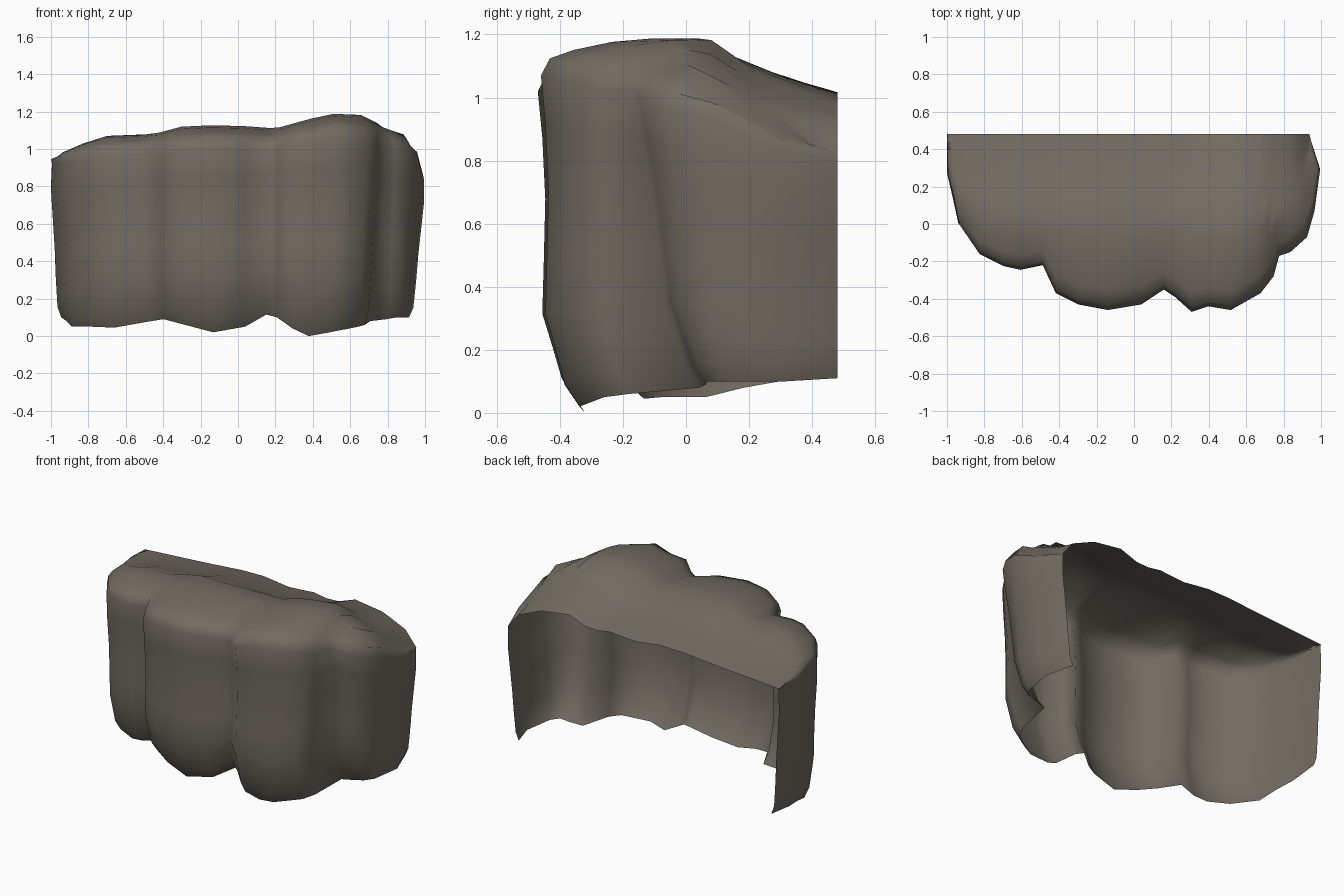
import bpy, bmesh

if "Cube" in bpy.data.objects:
    bpy.data.objects.remove(bpy.data.objects["Cube"])

BACK = 0.48
# Plan outline from back left, round the front, to back right: x, y, bottom z
PLAN = [(-1, .48, .12), (-1, .27, .10), (-.97, .14, .08), (-.94, 0, .05),
        (-.83, -.16, .05), (-.70, -.225, .045), (-.61, -.245, .06), (-.49, -.22, .08),
        (-.42, -.37, .09), (-.30, -.43, .06), (-.14, -.46, .02), (.04, -.43, .05),
        (.16, -.35, .115), (.22, -.39, .10), (.31, -.47, .04), (.40, -.44, 0), (.52, -.46, .02),
        (.68, -.37, .05), (.75, -.28, .06), (.78, -.17, .08), (.84, -.15, .09),
        (.93, -.07, .10), (.97, .07, .10), (1, .29, .10), (.94, .48, .11)]

# Height along the front crest and along the open back edge: x, z
CREST = [(-1, .97), (-.94, 1.0), (-.7, 1.07), (-.45, 1.08), (-.3, 1.12), (-.07, 1.13),
         (.2, 1.11), (.4, 1.165), (.57, 1.2), (.64, 1.19), (.76, 1.13), (.9, 1.08), (1, .98)]
REAR = [(-1, .94), (-.56, .97), (-.2, 1.0), (.04, .97), (.26, .99), (.33, .95), (.48, 1.02),
        (.7, .99), (.86, .92), (.94, .82)]
# Where the top surface meets the back edge, for the right-hand side
FAN = [(-1, -1), (.6, .58), (.75, .67), (.84, .74), (.93, .81), (.97, .86), (1, .91)]

# Wall levels: height fraction, x scale, y scale
LEVELS = [(0, .945, .87), (.07, .965, .92), (.17, .97, .95), (.28, .975, .985),
          (.45, .98, .98), (.65, .99, .975), (.85, 1, .985), (1, .995, 1)]


def along(table, x):
    if x <= table[0][0]:
        return table[0][1]
    for (xa, za), (xb, zb) in zip(table, table[1:]):
        if x <= xb:
            return za + (zb - za) * (x - xa) / (xb - xa)
    return table[-1][1]


def height(x, y):
    t = min(max((y - .08) / (BACK - .08), 0), 1)
    t = t ** .65
    return along(CREST, x) * (1 - t) + along(REAR, x) * t


def column(x, y, zb):
    pts = []
    w = min(1, (BACK - y) / .85)
    top = height(x, y)
    shoulder = top - .02 - .10 * w
    # wall, with the right-hand cleft leaning back towards the foot
    for t, sx, sy in LEVELS:
        px, py = x * sx, BACK + (y - BACK) * sy
        lean = 1 - t
        if .77 < x < .9 and y < 0:
            py += .13 * lean
        if x == .93:
            py += .07 * lean
        if .7 < x < .79:
            px -= .03 * lean
        if x > .9:
            px -= .03 * lean
        pts.append((px, py, zb + (shoulder - zb) * t))
    # rounded shoulder, then the top surface running to the open back edge
    ex = along(FAN, x) if y < .4 else x
    for t, drop in ((.03, .065), (.11, .038), (.24, .012), (.38, 0), (.53, 0),
                    (.66, 0), (.78, 0), (.89, 0), (1, 0)):
        bend = t ** (1 if x < .8 else .75)
        px, py = x * .995 + (ex - x * .995) * bend, y + (BACK - y) * t
        pts.append((px, py, height(px, py) - drop * w))
    return pts


# Rock face: one shell with open back and open underside
bm = bmesh.new()
cols = [[bm.verts.new(p) for p in column(*c)] for c in PLAN]
for a, b in zip(cols, cols[1:]):
    for i in range(len(a) - 1):
        bm.faces.new((a[i], b[i], b[i + 1], a[i + 1]))
bmesh.ops.remove_doubles(bm, verts=bm.verts, dist=.004)
bmesh.ops.dissolve_degenerate(bm, edges=bm.edges, dist=.001)
for f in bm.faces:
    f.smooth = True

mesh = bpy.data.meshes.new("rock_shell")
bm.to_mesh(mesh)
bm.free()
rock = bpy.data.objects.new("rock_shell", mesh)
bpy.context.collection.objects.link(rock)

stone = bpy.data.materials.new("grey_brown_stone")
stone.diffuse_color = (.17, .15, .122, 1)
stone.use_nodes = True
stone.node_tree.nodes["Principled BSDF"].inputs["Base Color"].default_value = stone.diffuse_color
mesh.materials.append(stone)
